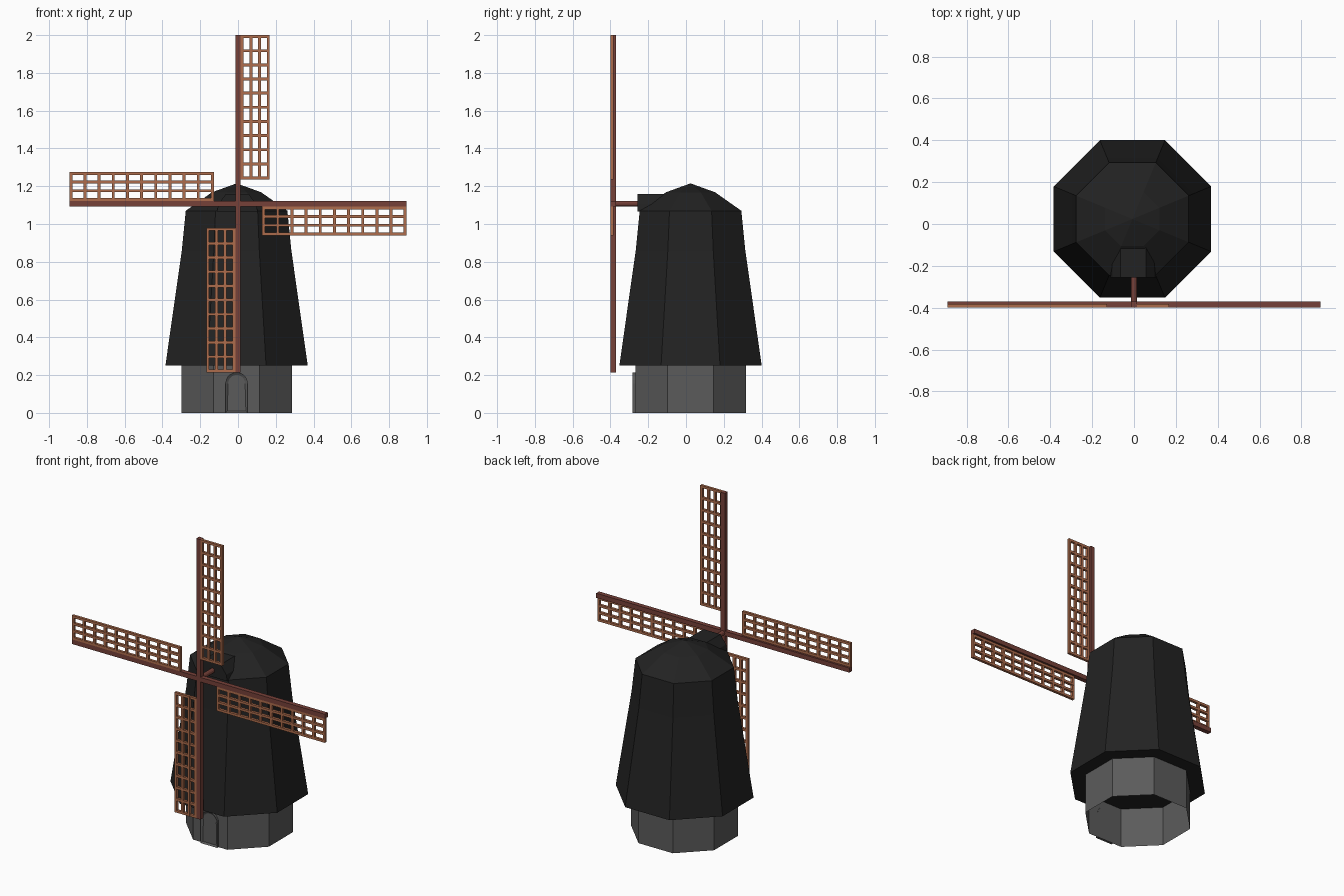
import bpy, bmesh, math
from mathutils import Matrix, Vector

if "Cube" in bpy.data.objects:
    bpy.data.objects.remove(bpy.data.objects["Cube"])

CX, CY = -0.0075, 0.024      # tower axis
HUB = Vector((0, -0.385, 1.1075))
R = 0.8925                   # sail radius


def material(name, rgb):
    m = bpy.data.materials.new(name)
    m.diffuse_color = (*rgb, 1)
    m.use_nodes = True
    m.node_tree.nodes["Principled BSDF"].inputs["Base Color"].default_value = m.diffuse_color
    return m


STONE = material("grey stone", (0.105, 0.105, 0.105))
BLACK = material("black cladding", (0.016, 0.016, 0.016))
BEAM = material("dark red wood", (0.18, 0.052, 0.04))
SLAT = material("orange wood", (0.42, 0.15, 0.072))


def finish(name, bm, mat, recalc=True):
    if recalc:
        bmesh.ops.recalc_face_normals(bm, faces=bm.faces)
    me = bpy.data.meshes.new(name)
    bm.to_mesh(me)
    bm.free()
    me.materials.append(mat)
    ob = bpy.data.objects.new(name, me)
    bpy.context.collection.objects.link(ob)
    return ob


def octagon_tower(name, profile, mat, peak=None, floor=False):
    """Stack octagon rings given as (apothem, z)."""
    bm = bmesh.new()
    rings = []
    for apothem, z in profile:
        r = apothem / math.cos(math.pi / 8)
        rings.append([bm.verts.new((CX + r * math.cos(a), CY + r * math.sin(a), z))
                      for a in [math.pi / 8 + i * math.pi / 4 for i in range(8)]])
    for lo, hi in zip(rings, rings[1:]):
        for i in range(8):
            j = (i + 1) % 8
            bm.faces.new((lo[i], lo[j], hi[j], hi[i]))
    if peak:
        tip = bm.verts.new((CX, CY, peak))
        for i in range(8):
            bm.faces.new((rings[-1][i], rings[-1][(i + 1) % 8], tip))
    if floor:
        bm.faces.new(rings[0][::-1])
    return finish(name, bm, mat, recalc=False)


def add_box(bm, lo, hi):
    lo, hi = Vector(lo), Vector(hi)
    mat = Matrix.Translation((lo + hi) / 2) @ Matrix.Diagonal((*(hi - lo), 1))
    bmesh.ops.create_cube(bm, size=1, matrix=mat)


def prism(bm, outline, y0, y1):
    """Extrude an (x, z) outline from front y0 to back y1; returns the front face."""
    front = [bm.verts.new((x, y0, z)) for x, z in outline]
    back = [bm.verts.new((x, y1, z)) for x, z in outline]
    n = len(outline)
    for i in range(n):
        j = (i + 1) % n
        bm.faces.new((front[i], front[j], back[j], back[i]))
    bm.faces.new(back[::-1])
    return bm.faces.new(front)


# Stone base, open underneath, and the clad tower with its cap
octagon_tower("stone_base", [(0.2925, 0), (0.2925, 0.252)], STONE)
octagon_tower("tower_body", [(0.3765, 0.252), (0.29, 0.86), (0.269, 1.07)], BLACK, floor=True)
octagon_tower("roof_cap", [(0.269, 1.07), (0.13, 1.168)], BLACK, peak=1.215)

# Arched door with recessed panel
bm = bmesh.new()
rad = 0.059
arch = [(CX - rad, 0)] + [(CX - rad * math.cos(a), 0.156 + rad * math.sin(a))
        for a in [i * math.pi / 10 for i in range(11)]] + [(CX + rad, 0)]
face = prism(bm, arch, -0.282, -0.266)
bmesh.ops.recalc_face_normals(bm, faces=bm.faces)
bmesh.ops.inset_region(bm, faces=[face], thickness=0.014, depth=0)
bmesh.ops.translate(bm, verts=face.verts, vec=(0, 0.009, 0))
finish("door", bm, STONE)

# Dormer housing the sail shaft
bm = bmesh.new()
half = [(0.108, 1.066), (0.1, 1.105), (0.06, 1.16)]
prism(bm, [(x + CX / 2, z) for x, z in half] + [(-x + CX / 2, z) for x, z in half[::-1]],
      -0.256, -0.08)
finish("shaft_dormer", bm, BLACK)

# Sail shaft
bm = bmesh.new()
bmesh.ops.create_cone(bm, cap_ends=True, segments=12, radius1=0.015, radius2=0.015, depth=0.16,
                      matrix=Matrix.Translation((0, -0.3, HUB.z)) @ Matrix.Rotation(math.pi / 2, 4, 'X'))
finish("sail_shaft", bm, BEAM)

# Crossed sail beams
for name, ang in (("upright_beam", 0), ("level_beam", math.pi / 2)):
    bm = bmesh.new()
    add_box(bm, (-0.0145, -0.0145, -R), (0.0145, 0.0145, R))
    bm.transform(Matrix.Translation(HUB) @ Matrix.Rotation(ang, 4, 'Y'))
    finish(name, bm, BEAM)

# Four lattice sails: 3 x 10 openings each
T = 0.015
X0, X1, Z0 = 0.0145, 0.168, 0.128
for k in range(4):
    bm = bmesh.new()
    for i in range(4):
        x = X0 + i * (X1 - X0 - T) / 3
        add_box(bm, (x, -0.0145, Z0), (x + T, 0.002, R))
    for i in range(11):
        z = Z0 + i * (R - Z0 - T) / 10
        add_box(bm, (X0, -0.0142, z), (X1, 0.0017, z + T))
    bm.transform(Matrix.Translation(HUB) @ Matrix.Rotation(k * math.pi / 2, 4, 'Y'))
    finish(f"lattice_sail_{k + 1}", bm, SLAT)
